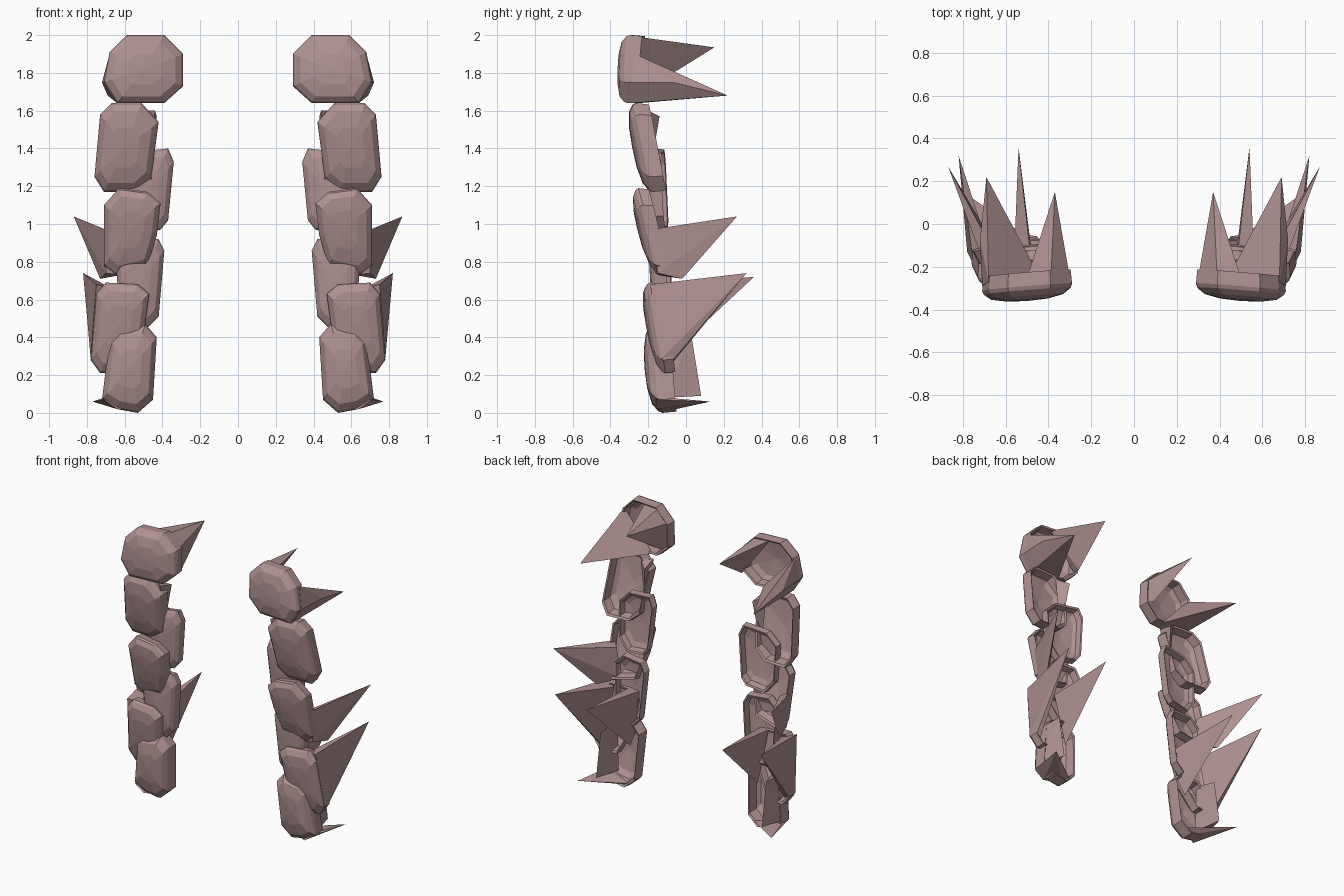
import bpy
import bmesh
from mathutils import Vector

cube = bpy.data.objects.get("Cube")
if cube:
    bpy.data.objects.remove(cube, do_unlink=True)

# Single dusty pink stone colour
stone_mat = bpy.data.materials.new("dusty_pink_stone")
stone_mat.use_nodes = True
colour = (0.44, 0.29, 0.29, 1.0)
stone_mat.diffuse_color = colour
stone_mat.node_tree.nodes["Principled BSDF"].inputs["Base Color"].default_value = colour


def finish(name, bm):
    """Turn a bmesh into a flat-shaded object mirrored across x."""
    bmesh.ops.recalc_face_normals(bm, faces=bm.faces)
    mesh = bpy.data.meshes.new(name)
    bm.to_mesh(mesh)
    bm.free()
    mesh.materials.append(stone_mat)
    obj = bpy.data.objects.new(name, mesh)
    bpy.context.collection.objects.link(obj)
    mirror = obj.modifiers.new("Mirror", "MIRROR")
    mirror.use_axis[0] = True
    mirror.use_mirror_merge = False
    return obj


# Cross-section of a plate: (outline scale, depth share), front to hollow back
SECTION = [(0.45, 0.04), (0.8, 0.16), (0.96, 0.36), (1.0, 0.5),
           (0.97, 1.0), (0.91, 0.95), (0.86, 0.5), (0.7, 0.34)]


def plate(name, outline, front_top, front_bottom, thickness, yaw=0.0):
    """Domed, chamfered stone shell with a hollow back, from an (x, z) outline."""
    bm = bmesh.new()
    count = len(outline)
    cx = sum(p[0] for p in outline) / count
    cz = sum(p[1] for p in outline) / count
    low = min(p[1] for p in outline)
    high = max(p[1] for p in outline)

    def place(x, z, depth):
        share = (z - low) / (high - low)
        front = front_bottom + (front_top - front_bottom) * share
        return bm.verts.new((x, front + depth + yaw * (x - cx), z))

    rings = []
    for scale, depth in SECTION:
        rings.append([place(cx + (x - cx) * scale, cz + (z - cz) * scale,
                            depth * thickness) for x, z in outline])
    for a, b in zip(rings, rings[1:]):
        for i in range(count):
            j = (i + 1) % count
            bm.faces.new((a[i], a[j], b[j], b[i]))
    tip = place(cx, cz, 0.0)
    back = place(cx, cz, 0.22 * thickness)
    for i in range(count):
        j = (i + 1) % count
        bm.faces.new((tip, rings[0][j], rings[0][i]))
        bm.faces.new((back, rings[-1][i], rings[-1][j]))
    return finish(name, bm)


def spike(name, *points):
    """Faceted shard wrapped around its base points and tip."""
    bm = bmesh.new()
    for p in points:
        bm.verts.new(Vector(p))
    result = bmesh.ops.convex_hull(bm, input=bm.verts)
    loose = [v for v in result["geom_interior"] if isinstance(v, bmesh.types.BMVert)]
    bmesh.ops.delete(bm, geom=loose, context="VERTS")
    return finish(name, bm)


# Plates from top to bottom
plate("top_plate",
      [(0.39, 2.0), (0.59, 2.0), (0.68, 1.91), (0.71, 1.75), (0.64, 1.64),
       (0.39, 1.64), (0.29, 1.73), (0.29, 1.9)], -0.355, -0.365, 0.13, -0.08)
plate("upper_plate",
      [(0.51, 1.64), (0.67, 1.64), (0.73, 1.58), (0.76, 1.25), (0.71, 1.17),
       (0.54, 1.17), (0.46, 1.24), (0.42, 1.54)], -0.33, -0.24, 0.13, 0.04)
plate("upper_inner_plate",
      [(0.37, 1.4), (0.55, 1.38), (0.63, 1.3), (0.62, 1.04), (0.55, 0.95),
       (0.41, 0.97), (0.37, 1.02), (0.34, 1.33)], -0.215, -0.19, 0.09, -0.1)
plate("middle_plate",
      [(0.48, 1.17), (0.63, 1.19), (0.71, 1.1), (0.71, 0.78), (0.65, 0.73),
       (0.48, 0.77), (0.43, 0.94), (0.41, 1.11)], -0.31, -0.2, 0.11, 0.04)
plate("middle_inner_plate",
      [(0.42, 0.92), (0.58, 0.93), (0.65, 0.86), (0.63, 0.55), (0.56, 0.45),
       (0.48, 0.45), (0.42, 0.51), (0.39, 0.86)], -0.2, -0.175, 0.1, -0.1)
plate("lower_plate",
      [(0.53, 0.68), (0.7, 0.69), (0.75, 0.63), (0.78, 0.28), (0.73, 0.21),
       (0.6, 0.22), (0.5, 0.4), (0.47, 0.63)], -0.25, -0.17, 0.11, 0.05)
plate("bottom_plate",
      [(0.49, 0.47), (0.63, 0.45), (0.68, 0.39), (0.72, 0.07), (0.64, 0.02),
       (0.53, 0.0), (0.45, 0.07), (0.43, 0.4)], -0.24, -0.2, 0.15, 0.0)

# Shards sweeping backwards from the plate edges
spike("top_inner_spike", (0.3, -0.25, 1.74), (0.3, -0.25, 1.9), (0.39, -0.28, 1.99),
      (0.5, -0.25, 1.99), (0.32, -0.18, 1.73), (0.37, 0.15, 1.935))
spike("top_outer_spike", (0.71, -0.29, 1.75), (0.64, -0.29, 1.64), (0.44, -0.25, 1.64),
      (0.68, -0.27, 1.9), (0.72, -0.07, 1.75), (0.69, 0.22, 1.68))
spike("upper_inner_fin", (0.44, -0.26, 1.6), (0.46, -0.2, 1.22), (0.5, -0.2, 1.6),
      (0.43, -0.14, 1.57))
spike("middle_outer_spike", (0.7, -0.19, 0.97), (0.7, -0.15, 0.74), (0.62, -0.15, 0.73),
      (0.65, -0.14, 0.95), (0.73, -0.02, 0.71), (0.87, 0.27, 1.04))
spike("lower_outer_spike", (0.75, -0.19, 0.68), (0.78, -0.13, 0.29), (0.73, -0.1, 0.23),
      (0.67, -0.14, 0.66), (0.77, -0.07, 0.28), (0.82, 0.32, 0.74))
spike("lower_inner_spike", (0.48, -0.18, 0.67), (0.48, -0.12, 0.4), (0.56, -0.14, 0.68),
      (0.51, -0.09, 0.3), (0.54, 0.36, 0.72))
spike("bottom_outer_wall", (0.68, -0.13, 0.39), (0.71, -0.13, 0.08), (0.64, -0.13, 0.43),
      (0.62, -0.12, 0.08), (0.66, 0.08, 0.09), (0.66, 0.03, 0.4))
spike("bottom_outer_spike", (0.71, -0.16, 0.07), (0.64, -0.16, 0.02), (0.53, -0.1, 0.01),
      (0.5, -0.06, 0.04), (0.71, -0.1, 0.08), (0.77, 0.13, 0.06))
